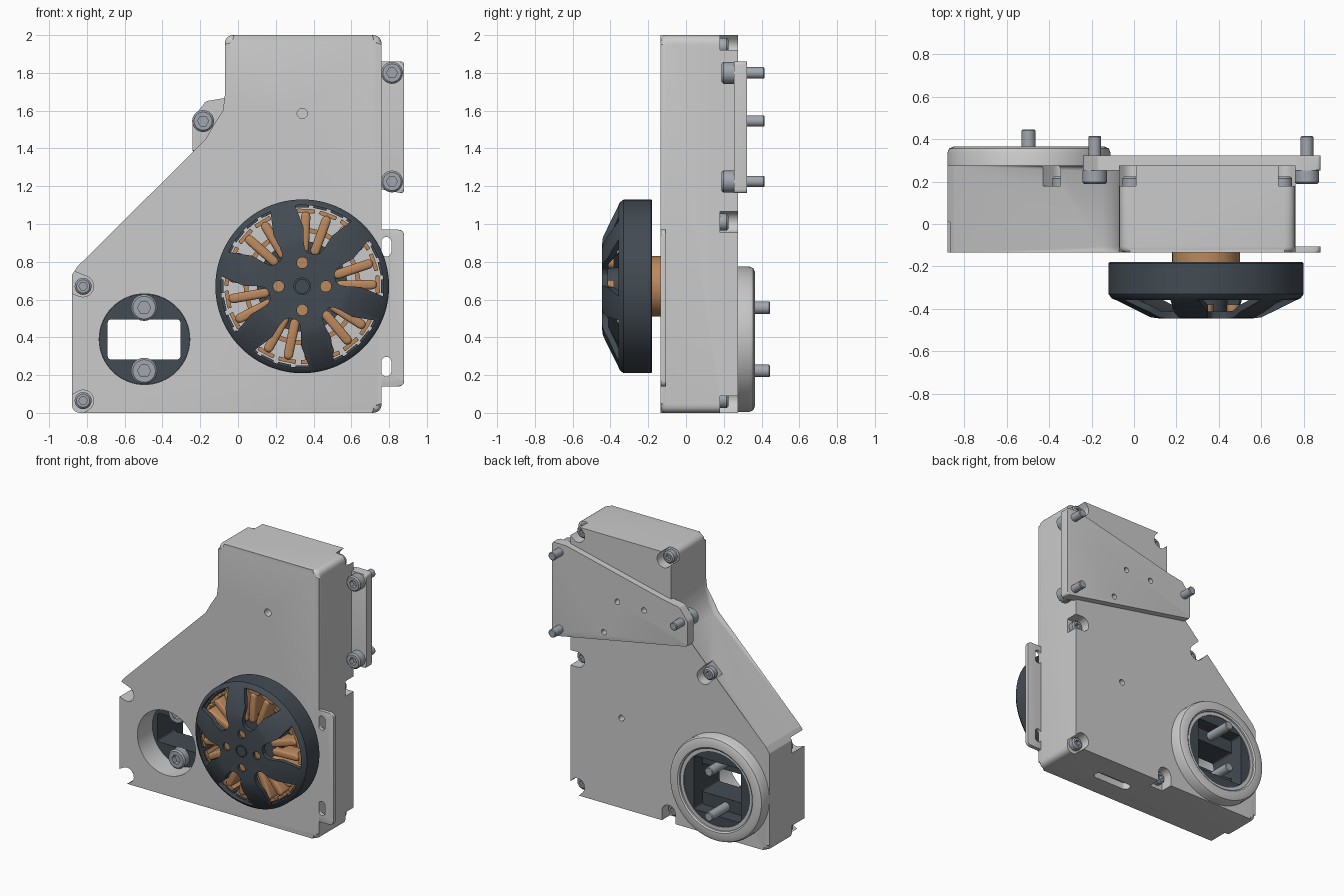
import bpy, bmesh, math
from mathutils import Matrix, Vector

if "Cube" in bpy.data.objects:
    bpy.data.objects.remove(bpy.data.objects["Cube"])


def material(name, rgb):
    m = bpy.data.materials.new(name)
    m.diffuse_color = (*rgb, 1)
    m.use_nodes = True
    m.node_tree.nodes["Principled BSDF"].inputs["Base Color"].default_value = m.diffuse_color
    return m


DARK = material("dark_metal", (0.055, 0.07, 0.085))
COPPER = material("copper", (0.50, 0.25, 0.11))
STEEL = material("steel", (0.36, 0.39, 0.43))


def finish(name, bm, mat=None):
    bmesh.ops.remove_doubles(bm, verts=bm.verts, dist=1e-5)
    bmesh.ops.recalc_face_normals(bm, faces=bm.faces)
    me = bpy.data.meshes.new(name)
    bm.to_mesh(me)
    bm.free()
    ob = bpy.data.objects.new(name, me)
    bpy.context.collection.objects.link(ob)
    if mat:
        me.materials.append(mat)
    return ob


def fillet(pts, n=6):
    """Round each (x, z, radius) corner of a polygon."""
    out = []
    for i, (x, z, r) in enumerate(pts):
        p = Vector((x, z))
        if not r:
            out.append(p)
            continue
        a = Vector(pts[i - 1][:2]) - p
        b = Vector(pts[(i + 1) % len(pts)][:2]) - p
        d = r / math.tan(a.angle(b) / 2)
        a, b = p + a.normalized() * d, p + b.normalized() * d
        for k in range(n + 1):
            t = k / n
            out.append(a * (1 - t) ** 2 + p * 2 * t * (1 - t) + b * t * t)
    return out


def stadium(p, q, r, n=10):
    p, q = Vector(p), Vector(q)
    a = math.atan2(q.y - p.y, q.x - p.x)
    pts = []
    for c, s in ((q, -math.pi / 2), (p, math.pi / 2)):
        pts += [c + r * Vector((math.cos(a + s + math.pi * k / n), math.sin(a + s + math.pi * k / n)))
                for k in range(n + 1)]
    return pts


def prism(name, pts, y0, y1, bevel=0, mat=None):
    """Extrude an xz outline along y, rounding the rims."""
    bm = bmesh.new()
    rings = [[bm.verts.new((x, y, z)) for x, z in pts] for y in (y0, y1)]
    caps = [bm.faces.new(r) for r in rings]
    n = len(pts)
    for i in range(n):
        j = (i + 1) % n
        bm.faces.new((rings[0][i], rings[0][j], rings[1][j], rings[1][i]))
    if bevel:
        rim = [e for f in caps for e in f.edges]
        bmesh.ops.bevel(bm, geom=rim, offset=bevel, segments=3, profile=0.5, affect='EDGES')
    return finish(name, bm, mat)


def rect(x0, x1, z0, z1, r=0):
    return fillet([(x0, z0, r), (x1, z0, r), (x1, z1, r), (x0, z1, r)])


def lathe(name, c, prof, mat=None, n=48):
    """Spin a closed (radius, y) profile about the y axis through c."""
    bm = bmesh.new()
    rings = []
    for k in range(n):
        a = 2 * math.pi * k / n
        rings.append([bm.verts.new((c[0] + r * math.cos(a), y, c[1] + r * math.sin(a))) for r, y in prof])
    m = len(prof)
    for k in range(n):
        A, B = rings[k], rings[(k + 1) % n]
        for i in range(m):
            j = (i + 1) % m
            if prof[i][0] or prof[j][0]:
                bm.faces.new((A[i], A[j], B[j], B[i]))
    bmesh.ops.dissolve_degenerate(bm, dist=1e-6, edges=bm.edges)
    return finish(name, bm, mat)


def cyl(name, c, r, y0, y1, mat=None, n=32):
    return lathe(name, c, [(0, y0), (r, y0), (r, y1), (0, y1)], mat, n)


def cut(ob, cutter):
    mod = ob.modifiers.new("cut", 'BOOLEAN')
    mod.operation, mod.solver, mod.object = 'DIFFERENCE', 'EXACT', cutter
    bpy.context.view_layer.objects.active = ob
    bpy.ops.object.modifier_apply(modifier=mod.name)
    bpy.data.objects.remove(cutter)


def bolt(name, c, y, d, head, length, r=0.058, shank=0.03):
    """Socket head bolt: face at y, pointing along d (+1 back, -1 front)."""
    b = 0.01
    prof = [(0, 0), (r - b, 0), (r, b), (r, head), (shank, head), (shank, length - 0.005),
            (shank - 0.005, length), (0, length)]
    ob = lathe(name, c, [(p, y + d * t) for p, t in prof], STEEL, 24)
    cut(ob, cyl("hex_cutter", c, r * 0.5, y - d * 0.02, y + d * head * 0.6, None, 6))


# Gearbox housing
housing = prism("housing", fillet([
    (-0.88, 0, 0.05), (0.76, 0, 0.05), (0.76, 2, 0.05), (-0.07, 2, 0.05), (-0.07, 1.68, 0),
    (-0.08, 1.6, 0), (-0.105, 1.51, 0), (-0.15, 1.43, 0), (-0.85, 0.775, 0.02), (-0.88, 0.73, 0.02)]),
    -0.135, 0.275, 0.028)
P = (-0.495, 0.39)
cut(housing, cyl("front_bore", P, 0.24, -0.3, 0.2, None, 64))
cut(housing, cyl("rear_bore", P, 0.30, 0.12, 0.5, None, 64))
cut(housing, cyl("front_hole", (0.34, 1.585), 0.027, -0.3, -0.05))
cut(housing, cyl("rear_hole", (0.34, 0.67), 0.022, 0.2, 0.4))
slot = prism("slot_cutter", stadium((0.13, 0.06), (0.37, 0.06), 0.036), -0.05, 0.05)
slot.data.transform(Matrix.Rotation(math.pi / 2, 4, 'X') @ Matrix.Scale(-1, 4, (0, 0, 1)))
slot.data.flip_normals()
cut(housing, slot)

# Case screws in corner pockets: x, z, outward direction, facing (-1 = from the back)
case = [(0.70, 1.94, 1, 1, -1), (-0.01, 1.94, -1, 1, -1), (0.70, 1.01, 1, 0, -1), (0.70, 0.07, 1, -1, -1),
        (-0.05, 0.07, 0, -1, -1), (-0.34, 1.16, -0.7, 0.72, -1), (-0.82, 0.67, -1, 0.4, 1), (-0.82, 0.065, -1, -0.6, 1)]
for x, z, dx, dz, d in case:
    y0, y1 = (0.18, 0.4) if d < 0 else (-0.3, 0.01)
    cut(housing, prism("pocket", stadium((x, z), (x + dx * 0.2, z + dz * 0.2), 0.056), y0, y1))
    bolt("case_screw", (x, z), 0.225 if d < 0 else -0.035, d, 0.045, 0.1, 0.045, 0.02)

# Round output cap on the back with bearing ring
lathe("output_cap", P, [(0.30, 0.2), (0.385, 0.2), (0.385, 0.335), (0.376, 0.356), (0.355, 0.365),
                        (0.31, 0.365), (0.30, 0.357)], None, 72)
lathe("bearing_ring", P, [(0.275, 0.2), (0.305, 0.2), (0.305, 0.345), (0.275, 0.345)], None, 64)

# Dark output hub with a window and two bolts
hub = lathe("output_hub", P, [(0, 0.04), (0.239, 0.04), (0.239, 0.13), (0.28, 0.13), (0.28, 0.34), (0, 0.34)], DARK, 64)
cut(hub, prism("window_cutter", rect(-0.69, -0.305, 0.283, 0.495, 0.02), -0.2, 0.5))
cut(hub, prism("pocket_cutter", rect(-0.69, -0.305, 0.19, 0.59, 0.02), 0.24, 0.5))
for z in (0.557, 0.222):
    bolt("output_bolt", (-0.497, z), -0.02, 1, 0.06, 0.465, 0.07, 0.033)

# Front mounting flange with slots
flange = prism("front_flange", rect(0.70, 0.88, 0.14, 0.97, 0.035), -0.134, -0.106, 0.004)
for z in (0.245, 0.88):
    cut(flange, prism("slot", stadium((0.785, z - 0.025), (0.785, z + 0.025), 0.027), -0.3, 0))

# Triangular rear mounting plate
plate = prism("rear_plate", fillet([
    (0.88, 1.16, 0.02), (0.88, 1.86, 0.02), (0.76, 1.86, 0.04), (-0.05, 1.67, 0.03), (-0.17, 1.65, 0.03),
    (-0.24, 1.56, 0.05), (-0.24, 1.375, 0.02)]), 0.253, 0.323, 0.008)
for c in ((0.34, 1.555), (0.12, 1.55), (0.45, 1.30)):
    cut(plate, cyl("plate_hole", c, 0.02, 0.28, 0.4))
for c in ((0.815, 1.80), (0.815, 1.225), (-0.185, 1.545)):
    bolt("plate_bolt", c, 0.188, 1, 0.065, 0.227)

# Motor bell: shell of revolution with six windows
M = (0.34, 0.67)
bell = lathe("motor_bell", M, [
    (0, -0.445), (0.22, -0.445), (0.26, -0.44), (0.445, -0.35), (0.46, -0.33), (0.46, -0.185), (0.455, -0.18),
    (0.435, -0.18), (0.435, -0.325), (0.25, -0.41), (0.10, -0.415), (0.10, -0.32), (0, -0.32)], DARK, 96)


def to_motor(pts, ang):
    ca, sa = math.cos(ang), math.sin(ang)
    return [(M[0] + x * ca - y * sa, M[1] + x * sa + y * ca) for x, y in pts]


arc = [(0.43 * math.cos(math.radians(a)), 0.43 * math.sin(math.radians(a))) for a in range(-21, 22, 3)]
side = [(0.30, 0.078), (0.23, 0.058), (0.195, 0.042), (0.18, 0.02)]
window = arc + side + [(x, -y) for x, y in reversed(side)]
for k in range(6):
    cut(bell, prism("bell_window", to_motor(window, math.radians(14 + 60 * k)), -0.6, -0.305))
for k in range(4):
    a = math.pi / 2 * k
    c = to_motor([(0.125, 0)], a)[0]
    cut(bell, cyl("hub_hole", c, 0.029, -0.6, -0.39, None, 20))
    cyl("hub_rivet", c, 0.034, -0.425, -0.38, COPPER, 20)
cut(bell, lathe("shaft_groove", M, [(0.038, -0.5), (0.044, -0.5), (0.044, -0.437), (0.038, -0.437)], None, 32))

# Stator: base, core, ring, wound teeth and magnets
cyl("motor_base", M, 0.16, -0.25, -0.125, COPPER, 48)
cyl("stator_core", M, 0.24, -0.30, -0.19, DARK, 48)
lathe("stator_ring", M, [(0.285, -0.24), (0.31, -0.24), (0.31, -0.19), (0.285, -0.19)], COPPER, 64)
N = 21
for k in range(N):
    a = math.radians(70) + 2 * math.pi * k / N
    prism("coil", to_motor(stadium((0.20, 0), (0.37, 0), 0.025, 6), a), -0.345, -0.20, 0.015, COPPER)
    prism("tooth_tip", to_motor(rect(0.388, 0.41, -0.047, 0.047, 0.006), a), -0.33, -0.20, 0.004, COPPER)
for k in range(28):
    prism("magnet", to_motor(rect(0.418, 0.438, -0.036, 0.036), 2 * math.pi * k / 28), -0.315, -0.19, 0, DARK)

# Smooth shading with sharp edges kept
bpy.ops.object.select_all(action='SELECT')
bpy.ops.object.shade_smooth_by_angle(angle=math.radians(32))
